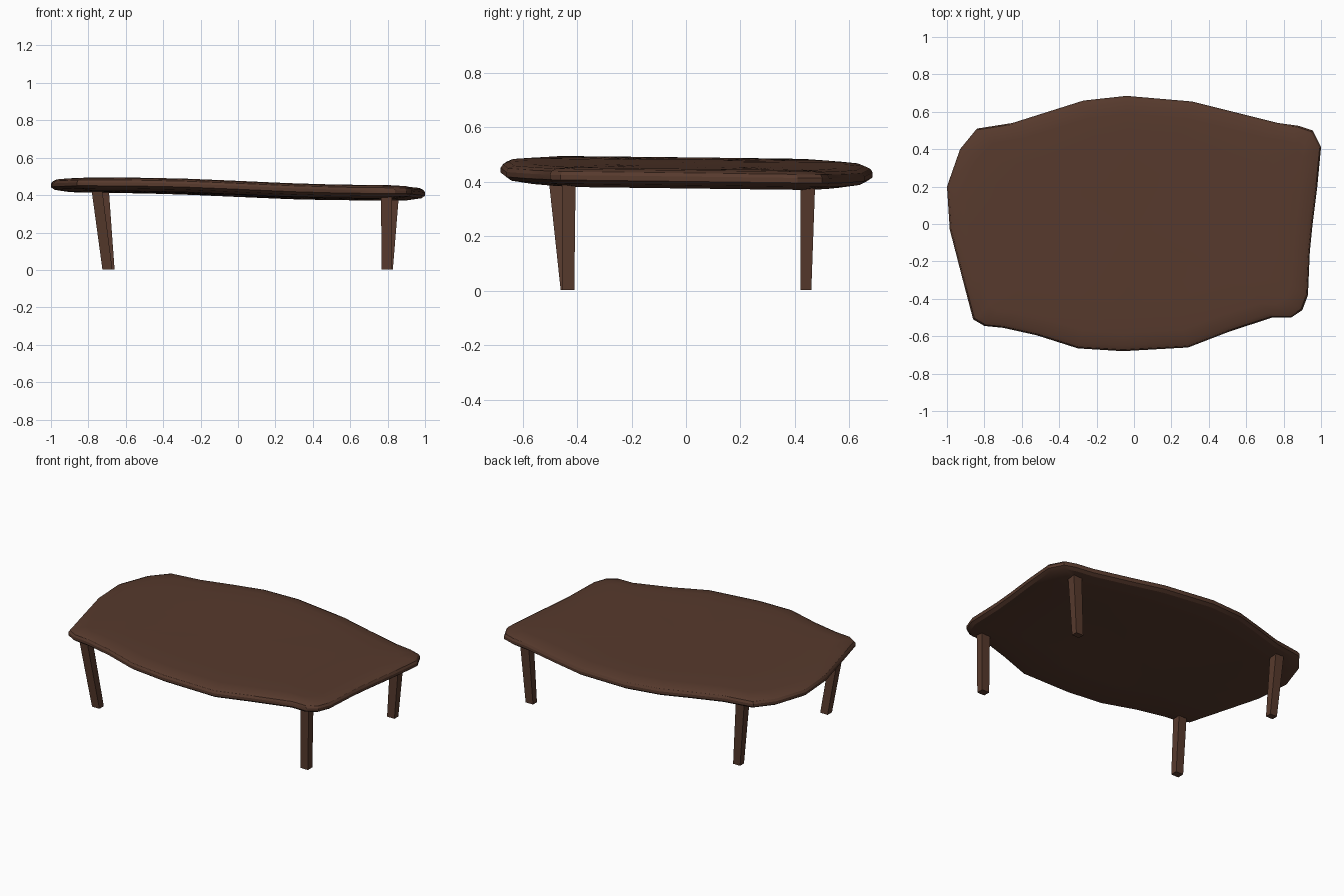
import bpy, bmesh, math

if "Cube" in bpy.data.objects:
    bpy.data.objects.remove(bpy.data.objects["Cube"])

wood = bpy.data.materials.new("dark walnut brown")
wood.diffuse_color = (0.095, 0.042, 0.026, 1)
wood.use_nodes = True
wood.node_tree.nodes["Principled BSDF"].inputs["Base Color"].default_value = wood.diffuse_color


def add_object(name, bm):
    bmesh.ops.recalc_face_normals(bm, faces=bm.faces)
    mesh = bpy.data.meshes.new(name)
    bm.to_mesh(mesh)
    bm.free()
    mesh.materials.append(wood)
    obj = bpy.data.objects.new(name, mesh)
    bpy.context.collection.objects.link(obj)
    return obj


# Tabletop: irregular outline, rounded rim, gently warped slab
OUTLINE = [
    (0.955, 0), (0.98, 0.2), (1.0, 0.41), (0.955, 0.50), (0.88, 0.525),
    (0.77, 0.54), (0.53, 0.60), (0.31, 0.655), (-0.04, 0.685), (-0.27, 0.66),
    (-0.46, 0.60), (-0.65, 0.54), (-0.84, 0.51), (-0.93, 0.40), (-1.0, 0.20),
    (-0.985, -0.03), (-0.91, -0.32), (-0.86, -0.51), (-0.80, -0.545),
    (-0.70, -0.555), (-0.52, -0.595), (-0.30, -0.665), (-0.06, -0.68),
    (0.29, -0.66), (0.51, -0.575), (0.74, -0.50), (0.84, -0.50),
    (0.90, -0.46), (0.93, -0.38), (0.94, -0.15)]

# (inset from the outline, height from the slab's middle)
RIM = [(0.66, 0.037), (0.33, 0.037), (0.10, 0.036), (0.03, 0.031), (0.008, 0.021),
       (0.0, 0.008), (0.0, -0.010), (0.02, -0.024), (0.10, -0.036),
       (0.33, -0.037), (0.66, -0.037)]


def warp(x, y):
    return 0.433 - 0.022 * math.tanh(2.2 * x) - 0.012 * y


bm = bmesh.new()
rings = []
for inset, h in RIM:
    ring = []
    for x, y in OUTLINE:
        # inset by a near-constant distance at the rim
        k = 1 - inset
        ky = 1 - min(inset / 0.68, inset + 0.05) if inset else 1
        px, py = x * k, y * ky
        ring.append(bm.verts.new((px, py, warp(px, py) + h)))
    rings.append(ring)
n = len(OUTLINE)
for a, b in zip(rings, rings[1:]):
    for i in range(n):
        j = (i + 1) % n
        bm.faces.new((a[i], a[j], b[j], b[i]))
for ring, h in ((rings[0], 0.037), (rings[-1], -0.037)):
    hub = bm.verts.new((0, 0, warp(0, 0) + h))
    for i in range(n):
        bm.faces.new((ring[i], ring[(i + 1) % n], hub))
top = add_object("tabletop", bm)
bpy.context.view_layer.objects.active = top
top.select_set(True)
bpy.ops.object.shade_smooth_by_angle(angle=math.radians(25))


# Legs: four tapered square posts, each with its own lean
def leg(name, top_box, foot_box):
    bm = bmesh.new()
    loops = []
    for (x0, x1, y0, y1), z in ((foot_box, 0.003), (top_box, 0.42)):
        loops.append([bm.verts.new((x, y, z)) for x, y in
                      ((x0, y0), (x1, y0), (x1, y1), (x0, y1))])
    foot, head = loops
    bm.faces.new(foot)
    bm.faces.new(head)
    for i in range(4):
        j = (i + 1) % 4
        bm.faces.new((foot[i], foot[j], head[j], head[i]))
    add_object(name, bm)


leg("front_left_leg", (-0.782, -0.725, -0.505, -0.452), (-0.725, -0.672, -0.46, -0.415))
leg("front_right_leg", (0.765, 0.825, -0.455, -0.405), (0.767, 0.82, -0.455, -0.41))
leg("back_left_leg", (-0.75, -0.69, 0.42, 0.475), (-0.71, -0.66, 0.42, 0.46))
leg("back_right_leg", (0.80, 0.862, 0.42, 0.475), (0.775, 0.828, 0.42, 0.46))
